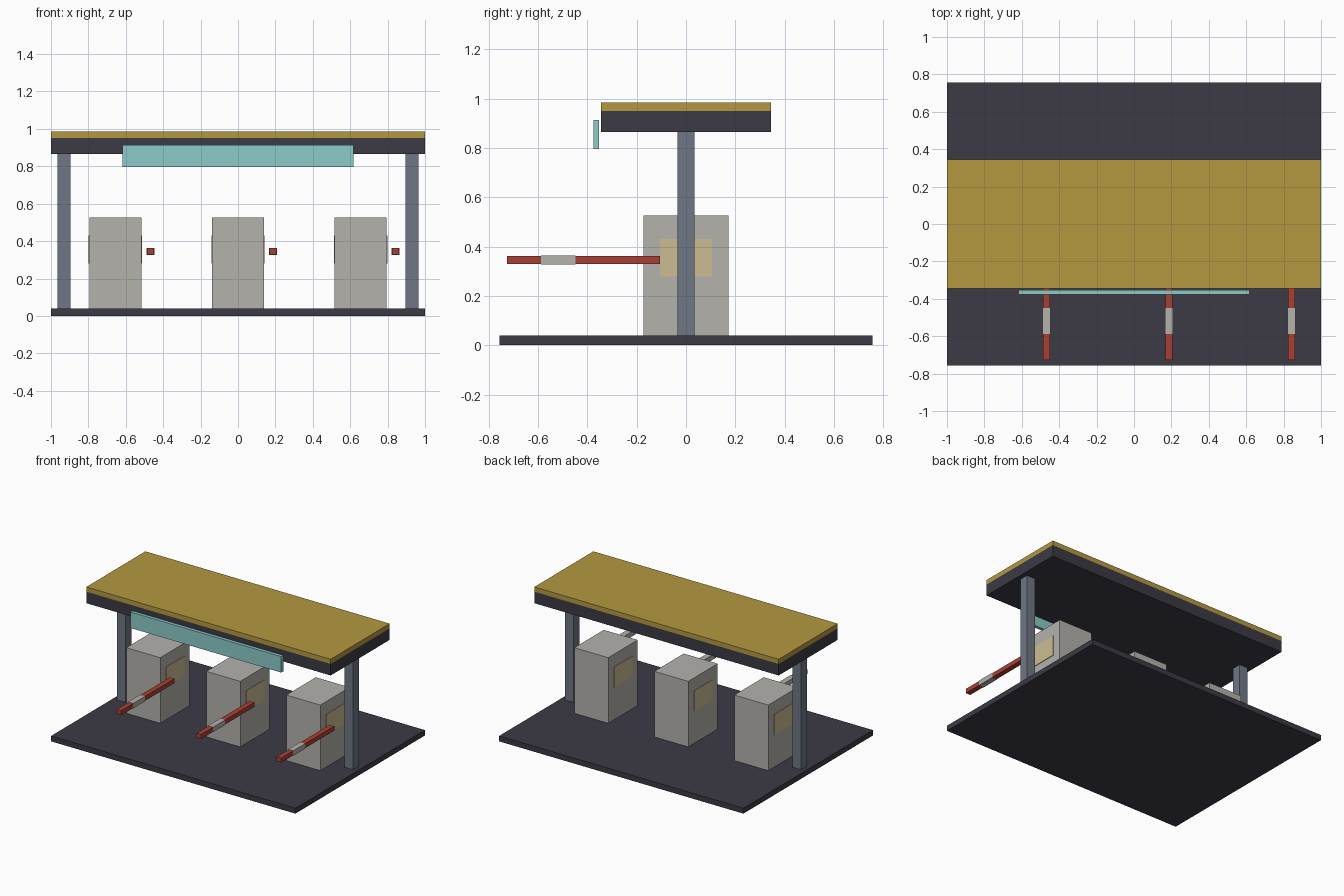
import bpy
import bmesh
from mathutils import Vector

cube = bpy.data.objects.get("Cube")
if cube:
    bpy.data.objects.remove(cube, do_unlink=True)


def make_material(name, rgb):
    """Flat material from an 8-bit sRGB colour."""
    linear = [((c / 255 + 0.055) / 1.055) ** 2.4 for c in rgb] + [1]
    mat = bpy.data.materials.new(name)
    mat.diffuse_color = linear
    mat.use_nodes = True
    mat.node_tree.nodes["Principled BSDF"].inputs["Base Color"].default_value = linear
    return mat


dark = make_material("dark slate", (60, 58, 68))
gold = make_material("mustard gold", (180, 153, 64))
steel = make_material("steel grey", (112, 119, 133))
teal = make_material("pale teal", (140, 203, 200))
stone = make_material("warm light grey", (180, 178, 172))
red = make_material("barrier red", (168, 64, 52))
cream = make_material("window cream", (203, 188, 146))


def box(name, low, high, mat):
    """Flat-faced box spanning two opposite corners."""
    low, high = Vector(low), Vector(high)
    centre, size = (low + high) / 2, high - low
    bm = bmesh.new()
    bmesh.ops.create_cube(bm, size=1)
    bmesh.ops.scale(bm, vec=size, verts=bm.verts)
    mesh = bpy.data.meshes.new(name)
    bm.to_mesh(mesh)
    bm.free()
    mesh.materials.append(mat)
    obj = bpy.data.objects.new(name, mesh)
    obj.location = centre
    bpy.context.collection.objects.link(obj)
    return obj


BASE_TOP, ROOF_BOTTOM = 0.04, 0.865

# Road slab and canopy
box("road_slab", (-1, -0.757, 0), (1, 0.757, BASE_TOP), dark)
box("canopy", (-1, -0.345, ROOF_BOTTOM), (1, 0.345, 0.95), dark)
box("canopy_top", (-1, -0.345, 0.95), (1, 0.345, 0.985), gold)
box("sign_board", (-0.617, -0.376, 0.796), (0.617, -0.352, 0.914), teal)

# Canopy posts
for side, label in ((-1, "right"), (1, "left")):
    x = side * 0.93
    box(f"{label}_post", (x - 0.035, -0.035, BASE_TOP), (x + 0.035, 0.035, ROOF_BOTTOM), steel)

# Booths, each with side windows and a barrier arm
HALF = 0.139
for x, label in ((-0.655, "right"), (0, "middle"), (0.655, "left")):
    box(f"{label}_booth", (x - HALF, -0.172, BASE_TOP), (x + HALF, 0.172, 0.525), stone)
    for side, face in ((-1, "right"), (1, "left")):
        inner, outer = sorted((x + side * (HALF - 0.002), x + side * (HALF + 0.004)))
        box(f"{label}_booth_{face}_window", (inner, -0.105, 0.279), (outer, 0.105, 0.431), cream)
    arm = x + 0.188
    box(f"{label}_barrier_arm", (arm - 0.019, -0.726, 0.329), (arm + 0.019, -0.105, 0.362), red)
    box(f"{label}_barrier_band", (arm - 0.021, -0.588, 0.327), (arm + 0.021, -0.448, 0.364), stone)
